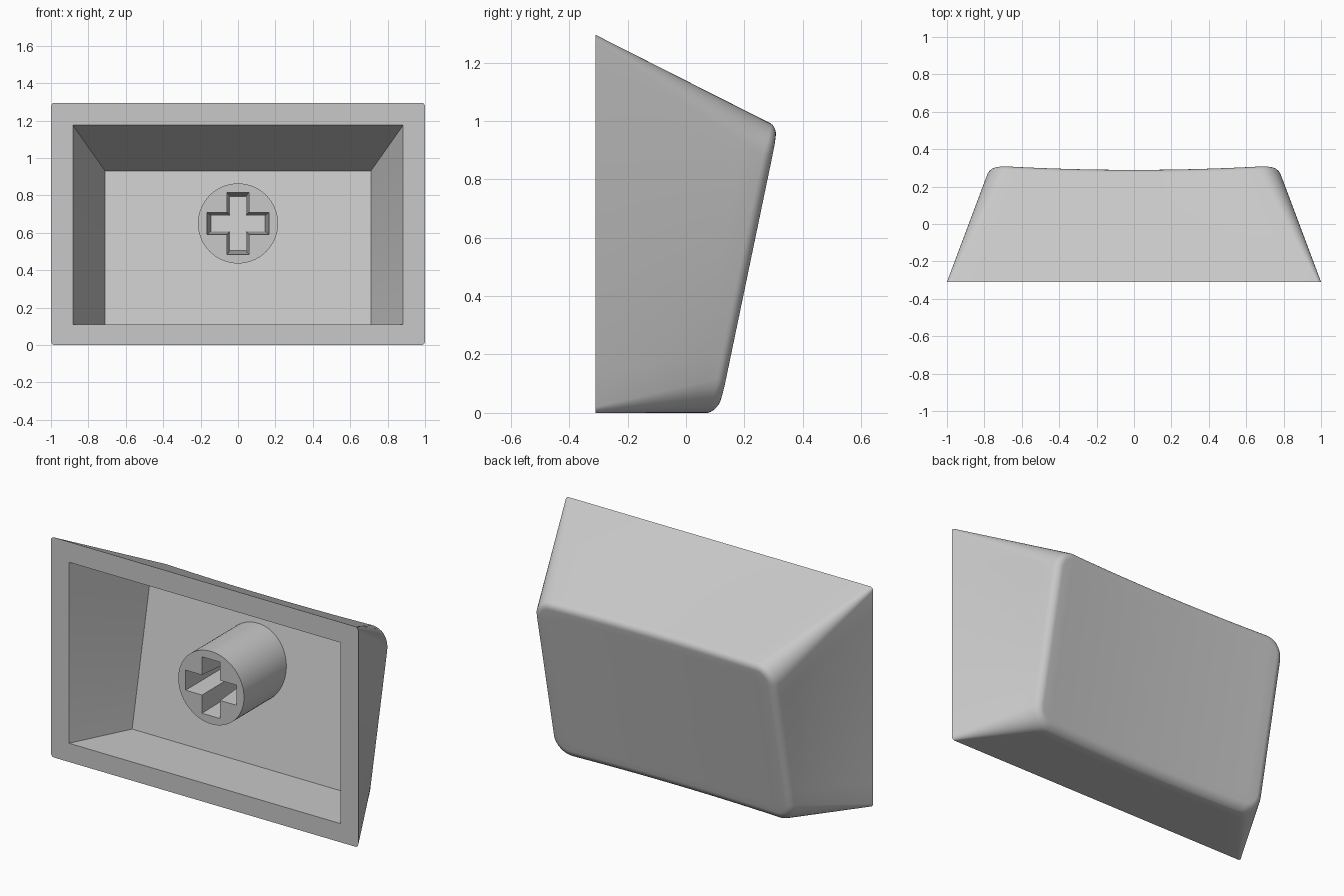
import bpy, bmesh, math
from math import sin, cos, pi, radians

if "Cube" in bpy.data.objects:
    bpy.data.objects.remove(bpy.data.objects["Cube"])

FRONT = -0.31          # plane of the open rim
MID_Z = 0.65           # stem axis height

grey = bpy.data.materials.new("light_grey_plastic")
grey.use_nodes = True
grey.diffuse_color = (0.58, 0.58, 0.58, 1)
grey.node_tree.nodes["Principled BSDF"].inputs["Base Color"].default_value = (0.58, 0.58, 0.58, 1)


def outline(hw, z0, z1, r, arc=8, nx=16, nz=10):
    """Rounded rectangle in x, z with evenly divided straight sides."""
    centres = [(hw - r, z1 - r), (r - hw, z1 - r), (r - hw, z0 + r), (hw - r, z0 + r)]
    pts = []
    for k, (cx, cz) in enumerate(centres):
        for i in range(arc + 1):
            a = (k + i / arc) * pi / 2
            pts.append((cx + r * cos(a), cz + r * sin(a)))
        ex, ez = pts[-1]
        nxt, a = centres[(k + 1) % 4], (k + 1) * pi / 2
        tx, tz = nxt[0] + r * cos(a), nxt[1] + r * sin(a)
        n = nz if k % 2 else nx
        pts += [(ex + (tx - ex) * j / n, ez + (tz - ez) * j / n) for j in range(1, n)]
    return pts


def floor_y(z):
    return 0.03 + 0.205 * (z - 0.11)


def top_y(x, z):
    """Tilted outer face with a shallow cylindrical dish."""
    return 0.113 + 0.208 * z - 0.022 * max(0, 1 - (x / 0.74) ** 2)


def add_ring(bm, pts):
    return [bm.verts.new(p) for p in pts]


def bridge(bm, a, b):
    n = len(a)
    for i in range(n):
        j = (i + 1) % n
        bm.faces.new((a[i], a[j], b[j], b[i]))


def finish(bm, name):
    bmesh.ops.remove_doubles(bm, verts=bm.verts[:], dist=0.0001)
    bmesh.ops.recalc_face_normals(bm, faces=bm.faces[:])
    mesh = bpy.data.meshes.new(name)
    bm.to_mesh(mesh)
    bm.free()
    mesh.materials.append(grey)
    ob = bpy.data.objects.new(name, mesh)
    bpy.context.collection.objects.link(ob)
    bpy.ops.object.select_all(action="DESELECT")
    ob.select_set(True)
    bpy.context.view_layer.objects.active = ob
    bpy.ops.object.shade_smooth_by_angle(angle=radians(30))
    return ob


# Cap shell: inner floor, inner walls, rim, outer walls, rounded edge, dished face
bm = bmesh.new()
rings = [
    [(x, floor_y(z), z) for x, z in outline(0.71, 0.11, 0.93, 0)],
    [(x, FRONT, z) for x, z in outline(0.883, 0.11, 1.175, 0)],
]
rim = outline(1.0, 0, 1.295, 0.02)
FILLET, START = 0.05, radians(20)


def top_ring(a):
    inset = FILLET * (cos(START) - cos(a))
    drop = FILLET * (1 - sin(a))
    pts = outline(0.785 - inset, inset, 0.995 - inset, 0.115 - inset)
    return [(x, top_y(x, z) - drop, z) for x, z in pts]


shoulder = top_ring(START)
for step in range(9):
    t = step / 8
    rings.append([(x0 + (x1 - x0) * t, FRONT + (y1 - FRONT) * t, z0 + (z1 - z0) * t)
                  for (x0, z0), (x1, y1, z1) in zip(rim, shoulder)])
for i in range(1, 8):
    rings.append(top_ring(START + (pi / 2 - START) * i / 7))
edge, centre_z = rings[-1], 0.5
for i in range(11, 0, -1):
    s = i / 12
    scaled = [(x * s, centre_z + (z - centre_z) * s) for x, y, z in edge]
    rings.append([(x, top_y(x, z), z) for x, z in scaled])

loops = [add_ring(bm, r) for r in rings]
for a, b in zip(loops, loops[1:]):
    bridge(bm, a, b)
bm.faces.new(loops[0])
hub = bm.verts.new((0, top_y(0, centre_z), centre_z))
for i, v in enumerate(loops[-1]):
    bm.faces.new((v, loops[-1][(i + 1) % len(loops[-1])], hub))
finish(bm, "cap_shell")


# Stem: round post with a tapered cross socket reaching the inner floor
def cross(arm, half):
    quarter = [(arm, -half), (arm, half), (half, half)]
    pts = []
    for k in range(4):
        c, s = round(cos(k * pi / 2)), round(sin(k * pi / 2))
        pts += [(x * c - z * s, MID_Z + x * s + z * c) for x, z in quarter]
    return pts


bm = bmesh.new()
STEM_FRONT = -0.25
circle = [(0.214 * cos(i * pi / 32), MID_Z + 0.214 * sin(i * pi / 32)) for i in range(64)]
front_edges = []
for profile, deep in ((circle, circle), (cross(0.166, 0.059), cross(0.145, 0.042))):
    front = add_ring(bm, [(x, STEM_FRONT, z) for x, z in profile])
    back = add_ring(bm, [(x, floor_y(z) + 0.004, z) for x, z in deep])
    bridge(bm, front, back)
    front_edges += [bm.edges.get((front[i - 1], front[i])) for i in range(len(front))]
bmesh.ops.triangle_fill(bm, edges=front_edges, use_beauty=True)
finish(bm, "stem")
